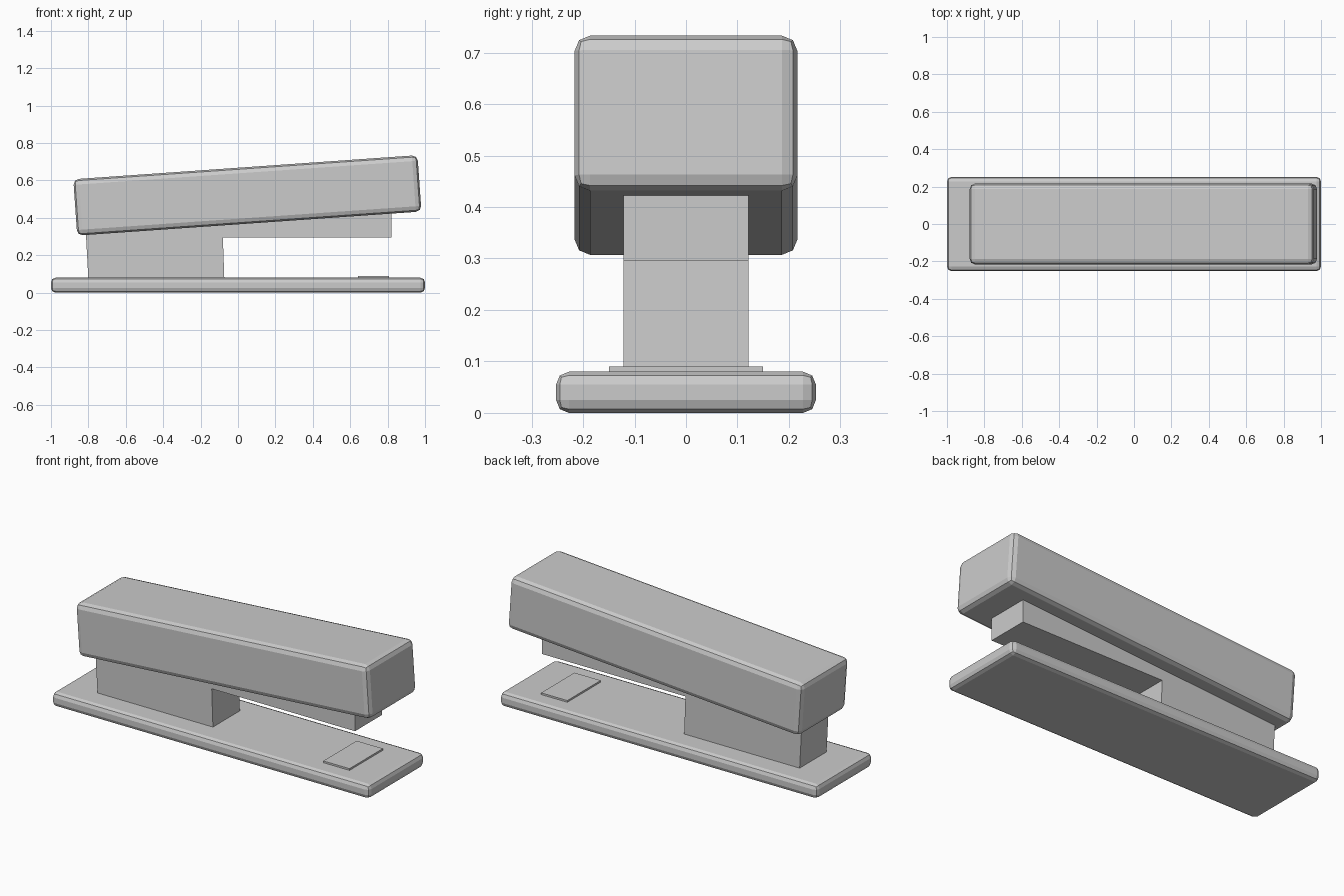
import bpy, bmesh, math

if "Cube" in bpy.data.objects:
    bpy.data.objects.remove(bpy.data.objects["Cube"])


def box(name, size, loc, tilt=0.0, bevel=0.0):
    bpy.ops.mesh.primitive_cube_add(size=1, location=loc, rotation=(0, tilt, 0))
    ob = bpy.context.object
    ob.name = name
    ob.scale = size
    bpy.ops.object.transform_apply(location=False, rotation=False, scale=True)
    if bevel:
        mod = ob.modifiers.new("rounded_edges", 'BEVEL')
        mod.width = bevel
        mod.segments = 2
    return ob


def extrude_profile(name, profile, half_width):
    bm = bmesh.new()
    face = bm.faces.new([bm.verts.new((x, -half_width, z)) for x, z in profile])
    new = bmesh.ops.extrude_face_region(bm, geom=[face])["geom"]
    verts = [v for v in new if isinstance(v, bmesh.types.BMVert)]
    bmesh.ops.translate(bm, verts=verts, vec=(0, 2 * half_width, 0))
    bmesh.ops.recalc_face_normals(bm, faces=bm.faces)
    mesh = bpy.data.meshes.new(name)
    bm.to_mesh(mesh)
    bm.free()
    ob = bpy.data.objects.new(name, mesh)
    bpy.context.collection.objects.link(ob)
    return ob


# Flat base with softened edges
box("base", (2.0, 0.505, 0.08), (0, 0, 0.04), bevel=0.025)

# Thin staple-bending plate near the front end of the base
box("anvil_plate", (0.165, 0.30, 0.02), (0.725, 0, 0.08))

# Rear block and staple magazine, running up into the tilted arm
extrude_profile("magazine", [(-0.80, 0.07), (-0.073, 0.07), (-0.081, 0.296),
                             (0.822, 0.296), (0.822, 0.46), (-0.815, 0.35)], 0.121)

# Tilted top arm
box("top_arm", (1.845, 0.433, 0.302), (0.05, 0, 0.52),
    tilt=-math.radians(4), bevel=0.03)
